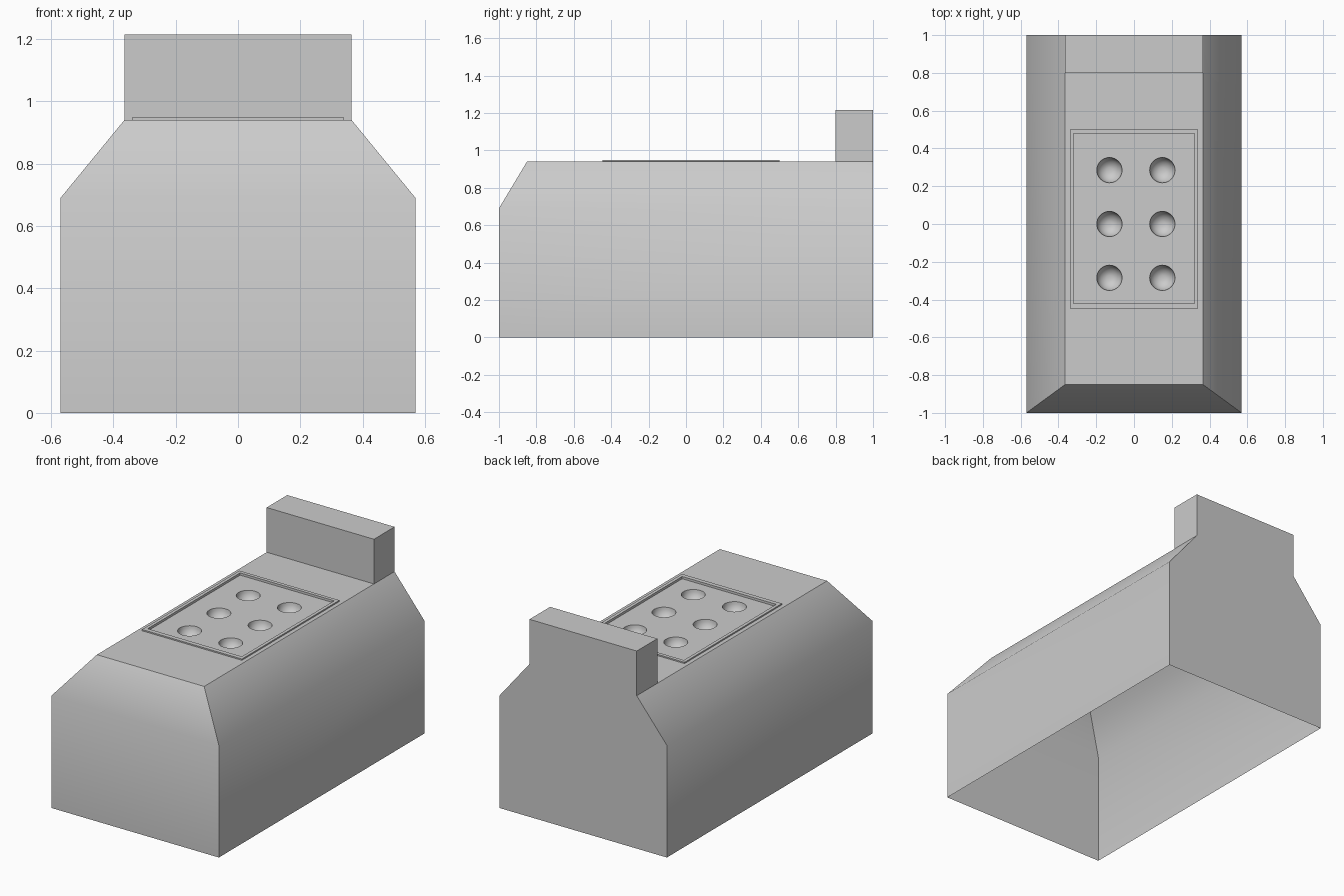
import bpy, bmesh, math

if "Cube" in bpy.data.objects:
    bpy.data.objects.remove(bpy.data.objects["Cube"])

grey = bpy.data.materials.new("plain grey")
grey.use_nodes = True
COLOUR = (0.6, 0.6, 0.6, 1)
grey.diffuse_color = COLOUR
grey.node_tree.nodes["Principled BSDF"].inputs["Base Color"].default_value = COLOUR


def finish(bm, name):
    mesh = bpy.data.meshes.new(name)
    bm.to_mesh(mesh)
    bm.free()
    mesh.materials.append(grey)
    obj = bpy.data.objects.new(name, mesh)
    bpy.context.collection.objects.link(obj)
    bpy.ops.object.select_all(action='DESELECT')
    bpy.context.view_layer.objects.active = obj
    obj.select_set(True)
    bpy.ops.object.shade_smooth_by_angle(angle=math.radians(45))
    return obj


def rect(bm, half, y0, y1, z):
    corners = ((-half, y0), (half, y0), (half, y1), (-half, y1))
    return [bm.verts.new((x, y, z)) for x, y in corners]


def bridge(bm, low, high):
    """Outward-facing quads between two loops running anticlockwise."""
    n = len(low)
    return [bm.faces.new((low[i], low[(i + 1) % n], high[(i + 1) % n], high[i]))
            for i in range(n)]


W, T = 0.57, 0.365              # half widths of the base and the top
SHOULDER, TOP = 0.69, 0.94
BLOCK_Y, BLOCK_TOP = 0.80, 1.215

# Body: open underneath, sloped shoulders, upright block flush with the back
bm = bmesh.new()
base = rect(bm, W, -1, 1, 0)
shoulder = rect(bm, W, -1, 1, SHOULDER)
top = rect(bm, T, -0.85, 1, TOP)
bridge(bm, base, shoulder)
bridge(bm, shoulder, top)
deck_back = [bm.verts.new((x, BLOCK_Y, TOP)) for x in (T, -T)]
deck = top[:2] + deck_back
opening = rect(bm, 0.34, -0.447, 0.50, TOP)
bridge(bm, deck, opening)
block_low = [deck_back[1], deck_back[0], top[2], top[3]]
block_high = rect(bm, T, BLOCK_Y, 1, BLOCK_TOP)
bridge(bm, block_low, block_high)
bm.faces.new(block_high)
finish(bm, "body")

# Tray: thin raised rim around a sunken panel with six round dimples
bm = bmesh.new()
PANEL = 0.934
rim_low = rect(bm, 0.34, -0.447, 0.50, TOP)
rim_out = rect(bm, 0.34, -0.447, 0.50, 0.948)
rim_in = rect(bm, 0.32, -0.42, 0.478, 0.948)
panel = rect(bm, 0.32, -0.42, 0.478, PANEL)
for low, high in ((rim_low, rim_out), (rim_out, rim_in), (rim_in, panel)):
    bridge(bm, low, high)


def ring(cx, cy, radius, z, count=32):
    steps = [i * math.tau / count for i in range(count)]
    return [bm.verts.new((cx + radius * math.cos(a), cy + radius * math.sin(a), z))
            for a in steps]


def loop_edges(loop):
    edges = []
    for i, v in enumerate(loop):
        nxt = loop[(i + 1) % len(loop)]
        edges.append(bm.edges.get((v, nxt)) or bm.edges.new((v, nxt)))
    return edges


R = 0.067
outline = loop_edges(panel)
for cx in (-0.13, 0.15):
    for cy in (-0.285, 0, 0.285):
        loop = ring(cx, cy, R, PANEL)
        outline += loop_edges(loop)
        for k in range(1, 7):
            a = k * math.pi / 14
            lower = ring(cx, cy, R * math.cos(a), PANEL - R * math.sin(a))
            bridge(bm, loop, lower)
            loop = lower
        bm.faces.new(loop)
fill = bmesh.ops.triangle_fill(bm, edges=outline, use_beauty=True, normal=(0, 0, 1))
for face in fill["geom"]:
    if isinstance(face, bmesh.types.BMFace):
        face.normal_update()
        if face.normal.z < 0:
            face.normal_flip()
finish(bm, "dimpled_tray")
